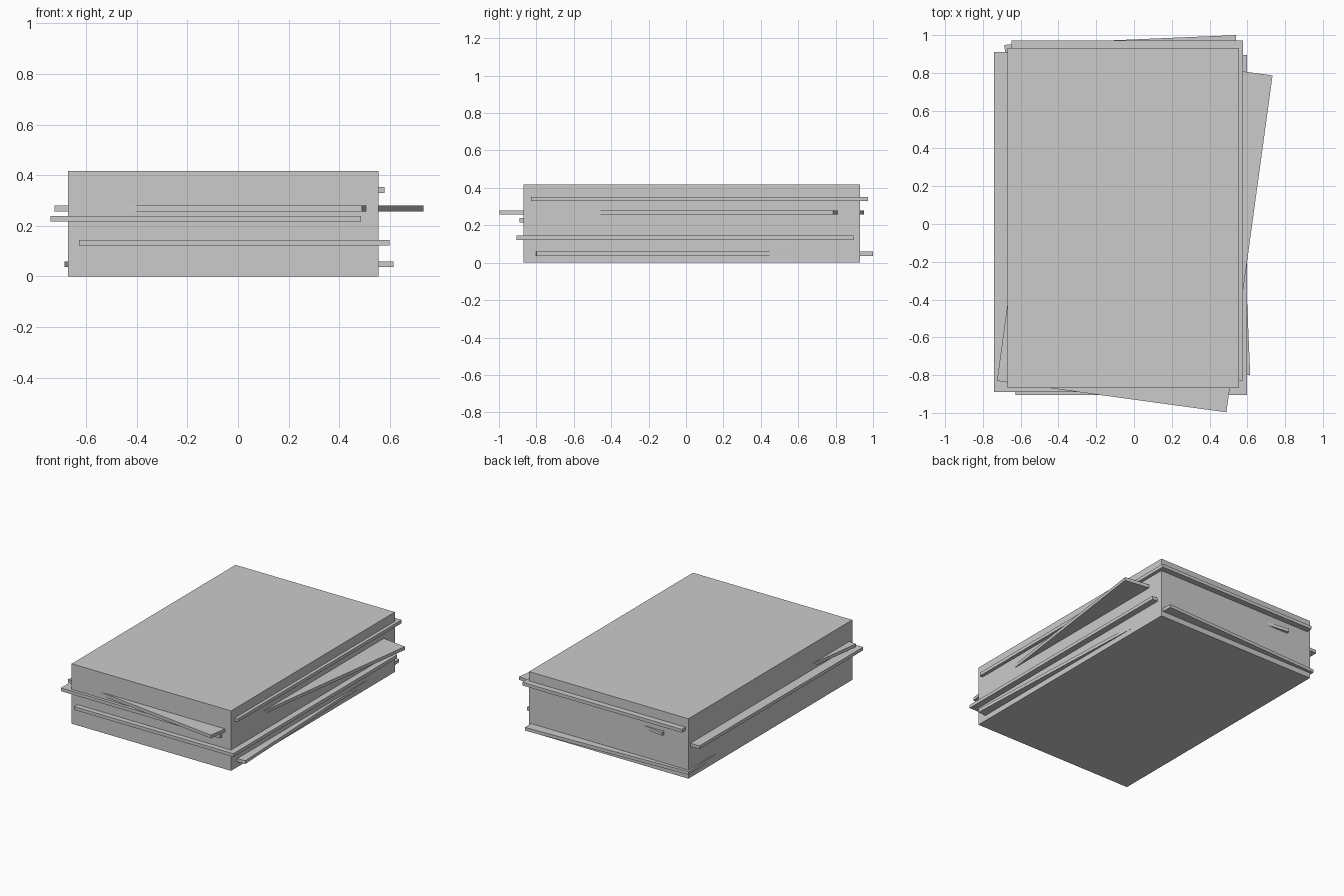
import bpy
from math import radians

if "Cube" in bpy.data.objects:
    bpy.data.objects.remove(bpy.data.objects["Cube"])

WIDTH, LENGTH = 1.226, 1.80   # shared footprint of the stack and its loose sheets
SHEET = 0.0225


def slab(name, x, y, z0, height, turn=0.0):
    """Box with the shared footprint, resting at z0 and turned about z."""
    bpy.ops.mesh.primitive_cube_add(size=1)
    ob = bpy.context.object
    ob.name = name
    for v in ob.data.vertices:
        v.co.x *= WIDTH
        v.co.y *= LENGTH
        v.co.z *= height
    ob.location = (x, y, z0 + height / 2)
    ob.rotation_euler.z = radians(turn)
    return ob


# Main block of stacked paper
slab("paper_stack", -0.058, 0.031, 0.0, 0.417)

# Loose sheets sticking out of the block, bottom to top: x, y, z, turn
sheets = [
    (-0.035, 0.075, 0.037, 2.4),
    (-0.015, -0.005, 0.122, 0.0),
    (-0.127, 0.010, 0.216, 0.0),
    (0.004, -0.022, 0.257, -7.8),
    (-0.035, 0.072, 0.330, 0.0),
]
for i, (x, y, z, turn) in enumerate(sheets, 1):
    slab(f"loose_sheet_{i}", x, y, z, SHEET, turn)
